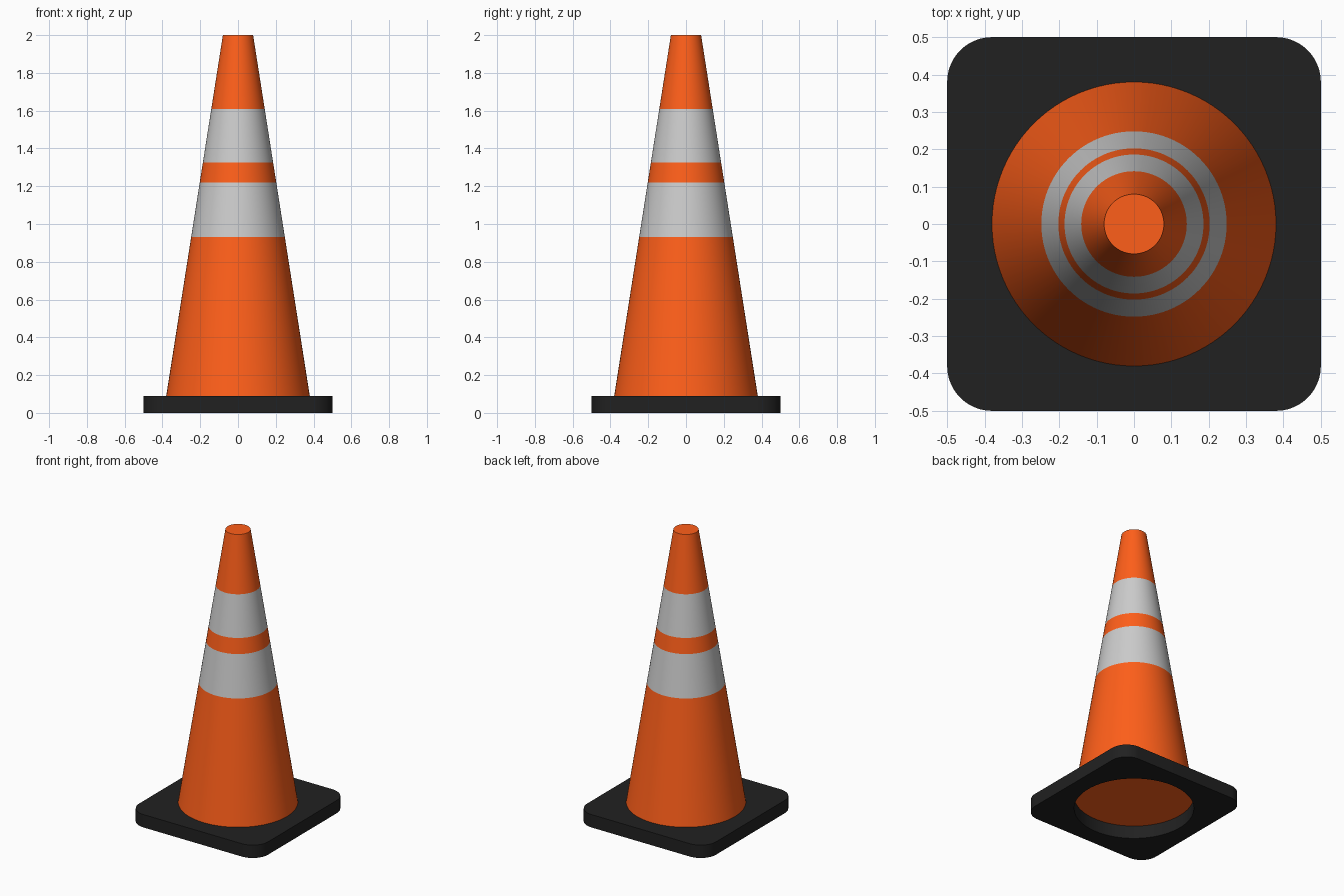
import bpy, bmesh, math

if "Cube" in bpy.data.objects:
    bpy.data.objects.remove(bpy.data.objects["Cube"])

SEGMENTS = 96


def material(name, rgb):
    mat = bpy.data.materials.new(name)
    mat.diffuse_color = (*rgb, 1.0)
    mat.use_nodes = True
    mat.node_tree.nodes["Principled BSDF"].inputs["Base Color"].default_value = mat.diffuse_color
    return mat


def finish(name, bm, mats):
    bmesh.ops.recalc_face_normals(bm, faces=bm.faces)
    mesh = bpy.data.meshes.new(name)
    bm.to_mesh(mesh)
    bm.free()
    obj = bpy.data.objects.new(name, mesh)
    bpy.context.collection.objects.link(obj)
    for mat in mats:
        mesh.materials.append(mat)
    bpy.ops.object.select_all(action='DESELECT')
    obj.select_set(True)
    bpy.context.view_layer.objects.active = obj
    bpy.ops.object.shade_smooth_by_angle(angle=math.radians(30))
    return obj


def ring(bm, radius, z):
    step = 2 * math.pi / SEGMENTS
    return [bm.verts.new((radius * math.cos(i * step), radius * math.sin(i * step), z))
            for i in range(SEGMENTS)]


def loop_edges(bm, verts):
    return [bm.edges.new((v, verts[(i + 1) % len(verts)])) for i, v in enumerate(verts)]


orange = material("orange", (1.0, 0.114, 0.01))
white = material("reflective_white", (0.57, 0.57, 0.57))
black = material("black_rubber", (0.015, 0.015, 0.015))

BASE_H, TOP_Z = 0.09, 2.0
R_BOTTOM, R_TOP = 0.38, 0.08

# Base plate: rounded square with a round hole under the cone
bm = bmesh.new()
HALF, CORNER, STEPS = 0.5, 0.12, 12
outline = []
for q in range(4):
    mid = math.radians(45 + 90 * q)
    cx = math.copysign(HALF - CORNER, math.cos(mid))
    cy = math.copysign(HALF - CORNER, math.sin(mid))
    for s in range(STEPS + 1):
        a = math.radians(90 * q + 90 * s / STEPS)
        outline.append(bm.verts.new((cx + CORNER * math.cos(a), cy + CORNER * math.sin(a), 0)))
edges = loop_edges(bm, outline) + loop_edges(bm, ring(bm, R_BOTTOM, 0))
bmesh.ops.triangle_fill(bm, edges=edges, use_beauty=True, normal=(0, 0, 1))
result = bmesh.ops.extrude_face_region(bm, geom=bm.faces[:], use_keep_orig=True)
top_verts = [g for g in result["geom"] if isinstance(g, bmesh.types.BMVert)]
bmesh.ops.translate(bm, verts=top_verts, vec=(0, 0, BASE_H))
finish("base_plate", bm, [black])

# Cone body: closed taper with two flush reflective bands
bm = bmesh.new()
levels = [BASE_H, 0.93, 1.22, 1.325, 1.61, TOP_Z]
rings = []
for z in levels:
    t = (z - BASE_H) / (TOP_Z - BASE_H)
    rings.append(ring(bm, R_BOTTOM + (R_TOP - R_BOTTOM) * t, z))
for k, (lo, hi) in enumerate(zip(rings, rings[1:])):
    for i in range(SEGMENTS):
        j = (i + 1) % SEGMENTS
        face = bm.faces.new((lo[i], lo[j], hi[j], hi[i]))
        face.material_index = k % 2
bm.faces.new(rings[0][::-1])
bm.faces.new(rings[-1])
finish("cone_body", bm, [orange, white])
